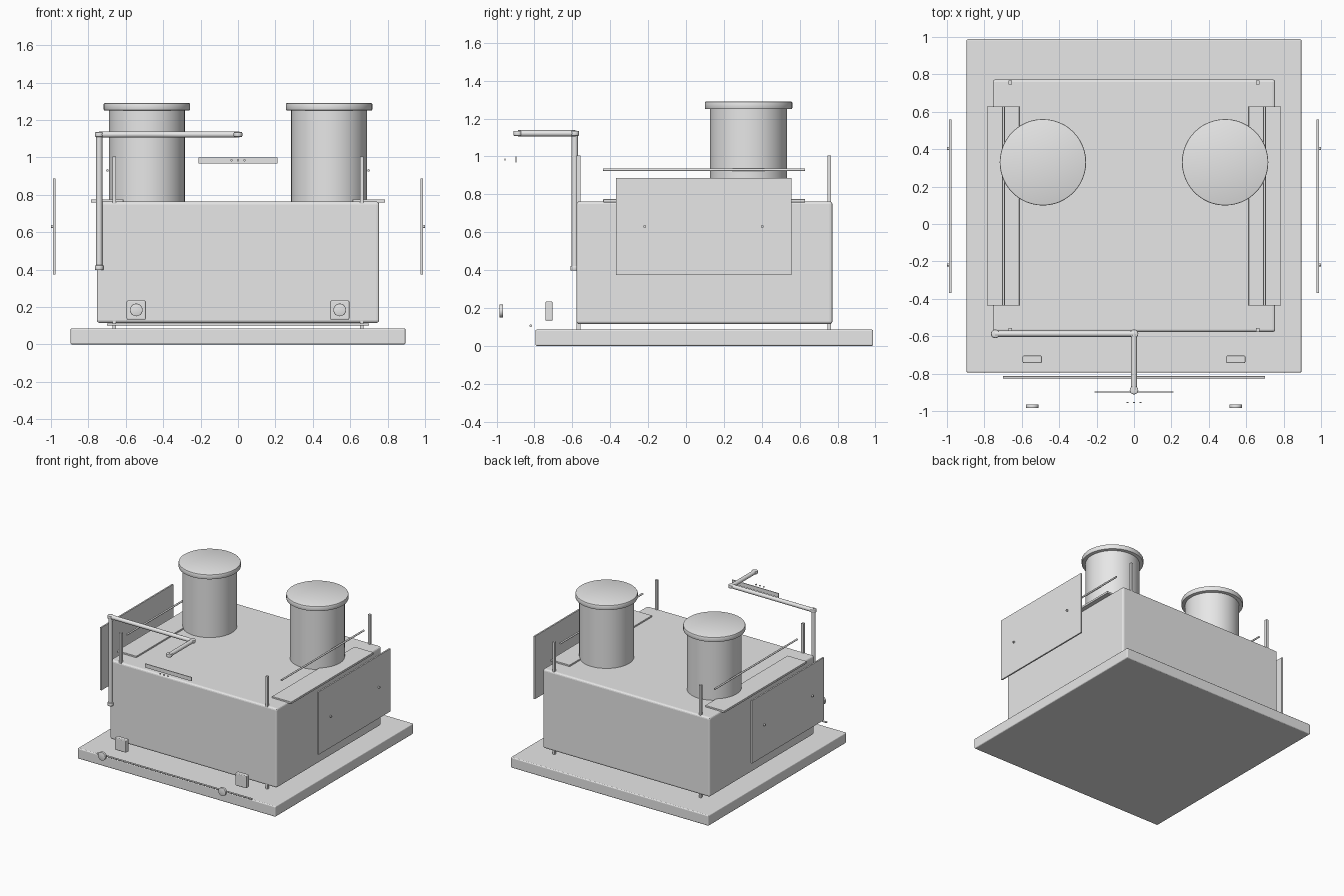
import bpy, bmesh, math
from mathutils import Vector

cube = bpy.data.objects.get("Cube")
if cube:
    bpy.data.objects.remove(cube, do_unlink=True)

GREY = (0.8, 0.8, 0.8, 1.0)
grey = bpy.data.materials.new("plain grey")
grey.use_nodes = True
grey.diffuse_color = GREY
for node in grey.node_tree.nodes:
    if node.type == 'BSDF_PRINCIPLED':
        node.inputs["Base Color"].default_value = GREY


def finish(name, bm, smooth=False):
    mesh = bpy.data.meshes.new(name)
    bm.to_mesh(mesh)
    bm.free()
    mesh.materials.append(grey)
    if smooth:
        mesh.shade_smooth()
        mesh.set_sharp_from_angle(angle=math.radians(35))
    obj = bpy.data.objects.new(name, mesh)
    bpy.context.collection.objects.link(obj)
    return obj


def box(name, x, y, z, bevel=0.0):
    """Box from (min, max) pairs, with optional rounded edges."""
    bm = bmesh.new()
    bmesh.ops.create_cube(bm, size=1)
    for v in bm.verts:
        v.co = [lo + (c + 0.5) * (hi - lo) for c, (lo, hi) in zip(v.co, (x, y, z))]
    if bevel:
        bmesh.ops.bevel(bm, geom=bm.edges[:], offset=bevel, segments=3,
                        profile=0.5, affect='EDGES')
    return finish(name, bm)


def rod(name, start, end, radius, sides=24, bevel=0.0):
    """Cylinder between two points, with optional rounded rims."""
    a, b = Vector(start), Vector(end)
    bm = bmesh.new()
    bmesh.ops.create_cone(bm, cap_ends=True, segments=sides, radius1=radius,
                          radius2=radius, depth=(b - a).length)
    if bevel:
        rims = [e for e in bm.edges if any(len(f.verts) > 4 for f in e.link_faces)]
        bmesh.ops.bevel(bm, geom=rims, offset=bevel, segments=2,
                        profile=0.5, affect='EDGES')
    turn = (b - a).to_track_quat('Z', 'Y')
    for v in bm.verts:
        v.co = turn @ v.co + (a + b) / 2
    return finish(name, bm, smooth=True)


def span(centre, half):
    return (centre - half, centre + half)


# Ground slab and main body
box("base_slab", (-0.895, 0.895), (-0.795, 0.988), (0, 0.086), 0.008)
box("main_body", (-0.755, 0.755), (-0.578, 0.773), (0.115, 0.763), 0.015)

# Parts repeated on both sides
for side, s in (("left", 1), ("right", -1)):
    # Stacks with caps
    sx = s * 0.487
    rod(f"stack_{side}", (sx, 0.33, 0.74), (sx, 0.33, 1.255), 0.203, 48)
    rod(f"stack_cap_{side}", (sx, 0.33, 1.25), (sx, 0.33, 1.29), 0.231, 48, 0.006)

    # Corner posts
    for end, y in (("front", -0.567), ("back", 0.756)):
        box(f"post_{end}_{side}", span(s * 0.662, 0.01), span(y, 0.01), (0.08, 1.004))

    # Walkway and handrail
    box(f"walkway_{side}", span(s * 0.7, 0.087), (-0.437, 0.628), (0.758, 0.775), 0.002)
    rod(f"handrail_{side}", (s * 0.698, -0.437, 0.93), (s * 0.698, 0.628, 0.93), 0.007, 12)

    # Side panel with bolts
    box(f"side_panel_{side}", span(s * 0.982, 0.006), (-0.37, 0.558), (0.373, 0.886))
    for end, y in (("front", -0.218), ("back", 0.403)):
        rod(f"panel_bolt_{end}_{side}", (s * 0.98, y, 0.63), (s, y, 0.63), 0.008, 12)

    # Lamp housing and lens
    lx = s * 0.544
    box(f"lamp_housing_{side}", span(lx, 0.051), (-0.743, -0.704), (0.133, 0.234), 0.006)
    rod(f"lamp_lens_{side}", (lx, -0.985, 0.184), (lx, -0.965, 0.184), 0.034, 24, 0.003)

# Bent pipe with a collar at each joint
path = [(-0.742, -0.587, 0.41), (-0.742, -0.587, 1.122),
        (0, -0.587, 1.122), (0, -0.888, 1.122)]
for i, (a, b) in enumerate(zip(path, path[1:])):
    rod(f"pipe_section_{i + 1}", a, b, 0.0165, 20)
for i, (x, y, z) in enumerate(path):
    rod(f"pipe_collar_{i + 1}", (x, y, z - 0.013), (x, y, z + 0.013), 0.023, 20, 0.005)

# Front trim rod
rod("front_trim_rod", (-0.7, -0.82, 0.106), (0.7, -0.82, 0.106), 0.0065, 12)

# Sign plate with three studs
box("sign_plate", (-0.212, 0.21), span(-0.898, 0.003), (0.968, 1.0))
for i in (-1, 0, 1):
    x = i * 0.035
    rod(f"sign_stud_{i + 2}", (x, -0.958, 0.984), (x, -0.952, 0.984), 0.006, 12)
